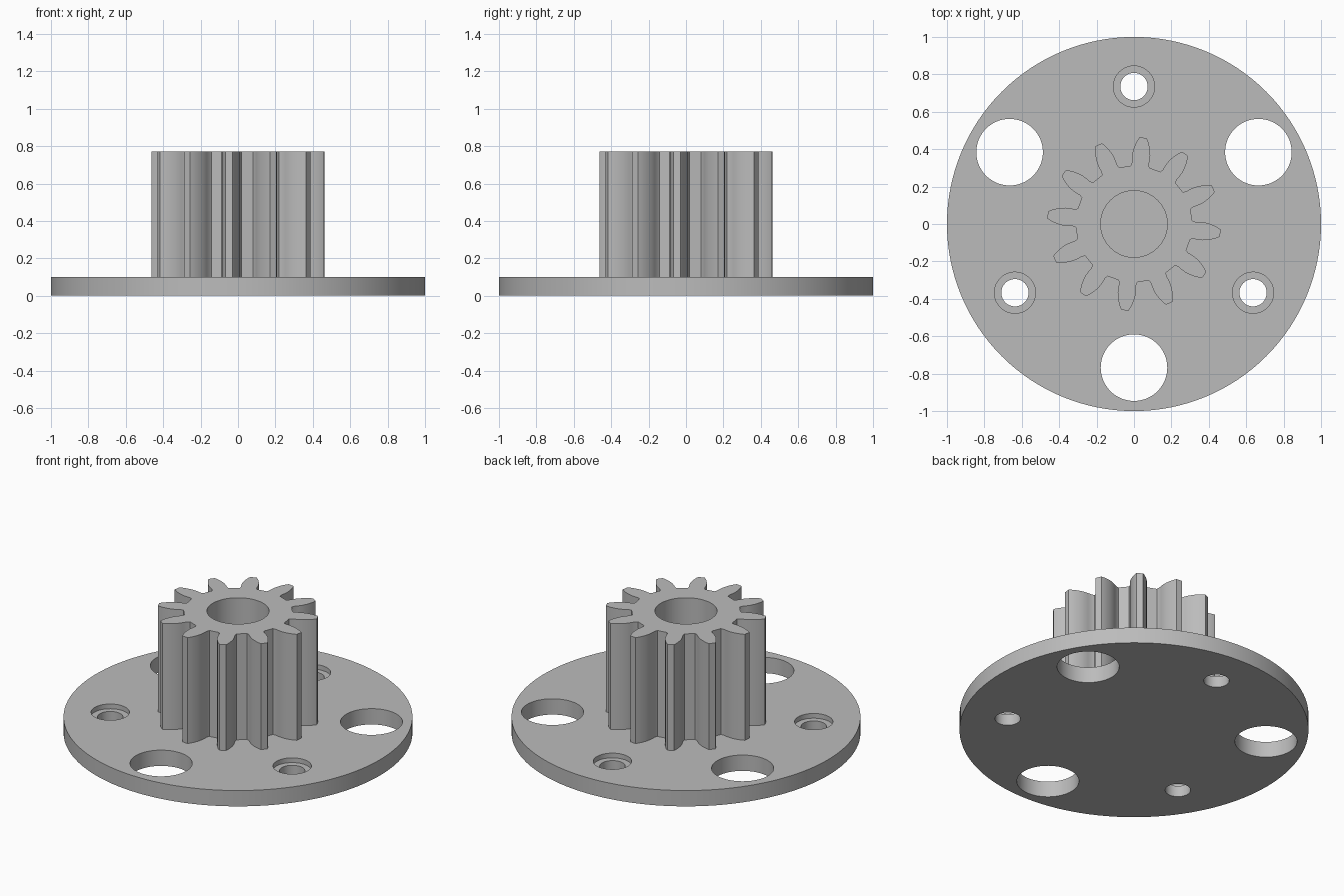
import bpy, bmesh
from math import pi, sin, cos, radians, atan2, hypot

old = bpy.data.objects.get("Cube")
if old:
    bpy.data.objects.remove(old, do_unlink=True)

PLATE_TOP, GEAR_TOP = 0.10, 0.77
TEETH, TOOTH_ANGLE = 12, radians(84)

grey = bpy.data.materials.new("plain grey")
grey.use_nodes = True
colour = (0.5, 0.5, 0.5, 1)
grey.diffuse_color = colour
grey.node_tree.nodes["Principled BSDF"].inputs["Base Color"].default_value = colour


def prism(name, outline, z0, z1):
    """Extrude a closed outline from z0 to z1."""
    bm = bmesh.new()
    face = bm.faces.new([bm.verts.new((x, y, z0)) for x, y in outline])
    top = bmesh.ops.extrude_face_region(bm, geom=[face])["geom"]
    for v in top:
        if isinstance(v, bmesh.types.BMVert):
            v.co.z = z1
    bmesh.ops.recalc_face_normals(bm, faces=bm.faces)
    mesh = bpy.data.meshes.new(name)
    bm.to_mesh(mesh)
    bm.free()
    mesh.materials.append(grey)
    obj = bpy.data.objects.new(name, mesh)
    bpy.context.collection.objects.link(obj)
    return obj


def circle(radius, x=0, y=0, n=64):
    return [(x + radius * cos(2 * pi * i / n), y + radius * sin(2 * pi * i / n))
            for i in range(n)]


def activate(obj):
    bpy.ops.object.select_all(action="DESELECT")
    obj.select_set(True)
    bpy.context.view_layer.objects.active = obj


def cut(obj, cutter):
    """Subtract the cutter and discard it."""
    cutter.hide_render = True
    activate(obj)
    mod = obj.modifiers.new("hole", "BOOLEAN")
    mod.operation, mod.solver, mod.object = "DIFFERENCE", "EXACT", cutter
    bpy.ops.object.modifier_apply(modifier=mod.name)
    bpy.data.objects.remove(cutter, do_unlink=True)


def polar_hole(obj, radius, distance, angle, z0):
    x, y = distance * cos(angle), distance * sin(angle)
    cut(obj, prism("hole_cutter", circle(radius, x, y), z0, PLATE_TOP + 0.1))


# Base plate with three large holes and three counterbored screw holes
plate = prism("base_plate", circle(1.0, n=128), 0, PLATE_TOP)
for i in range(3):
    turn = i * 2 * pi / 3
    polar_hole(plate, 0.178, 0.768, turn - pi / 2, -0.1)
    polar_hole(plate, 0.073, 0.735, turn + pi / 2, -0.1)
    polar_hole(plate, 0.110, 0.735, turn + pi / 2, PLATE_TOP - 0.03)

# Tooth flank as (radius, half width), from root to tip
flank = [(0.308, 0.050), (0.325, 0.046), (0.35, 0.048), (0.375, 0.048),
         (0.40, 0.044), (0.425, 0.037), (0.448, 0.028), (0.464, 0.019)]
tooth = [(r, -w) for r, w in flank] + [(r, w) for r, w in reversed(flank)]
gear_outline = []
for i in range(TEETH):
    a = TOOTH_ANGLE + i * 2 * pi / TEETH
    gear_outline += [(r * cos(a) - w * sin(a), r * sin(a) + w * cos(a))
                     for r, w in tooth]

# Pinion gear with a round bore
gear = prism("pinion_gear", gear_outline, PLATE_TOP, GEAR_TOP)
cut(gear, prism("bore_cutter", circle(0.178), 0, 1))

for obj in (plate, gear):
    activate(obj)
    bpy.ops.object.shade_smooth_by_angle(angle=radians(25))
